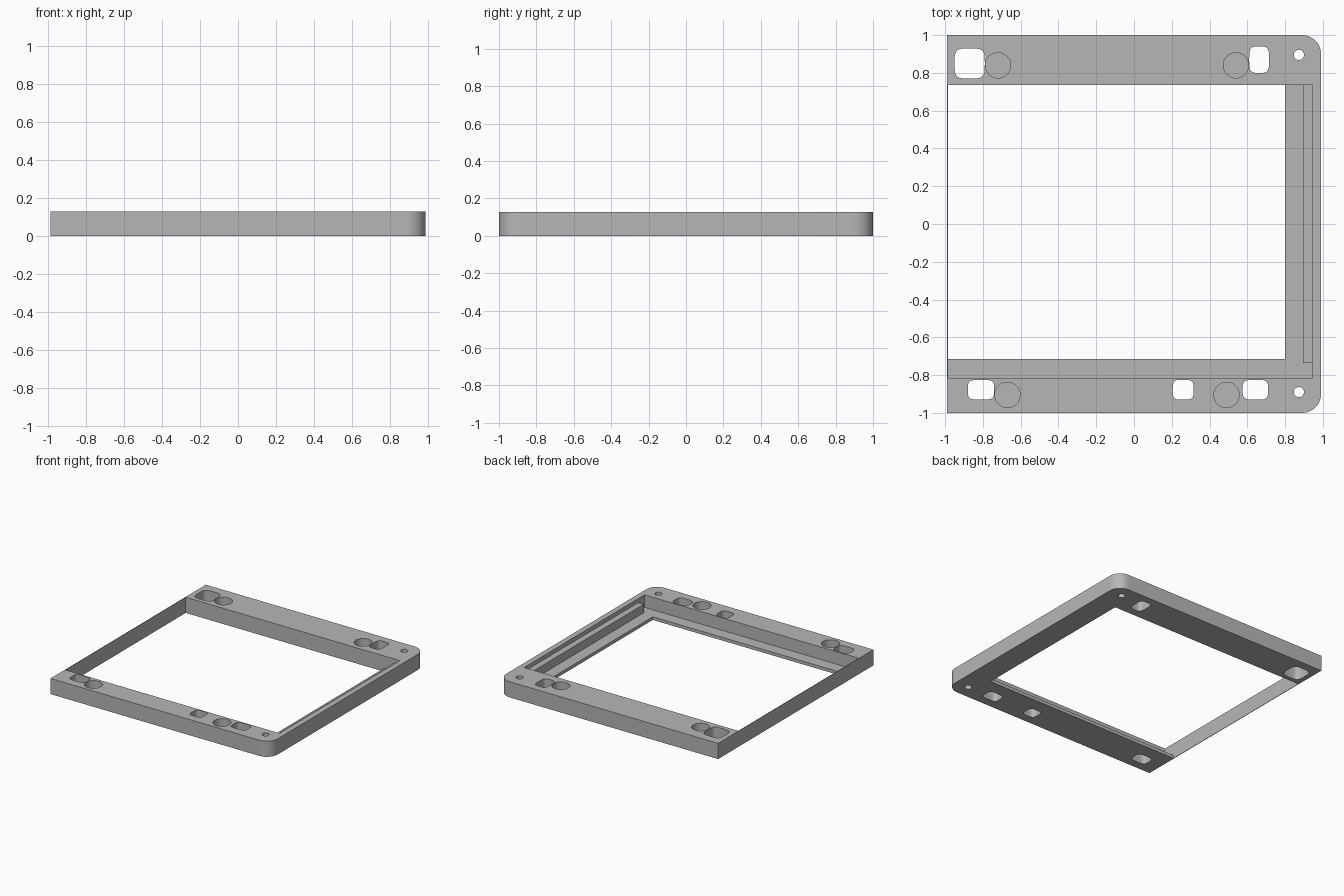
import bpy, bmesh, math

if "Cube" in bpy.data.objects:
    bpy.data.objects.remove(bpy.data.objects["Cube"], do_unlink=True)

HEIGHT = 0.128
LEDGE_Z, STEP_Z, POCKET_Z = 0.026, 0.095, 0.03

grey = bpy.data.materials.new("plain grey")
grey.use_nodes = True
grey.diffuse_color = (0.47, 0.47, 0.47, 1)
grey.node_tree.nodes["Principled BSDF"].inputs["Base Color"].default_value = (0.47, 0.47, 0.47, 1)


def prism(name, outline, z0, z1):
    """Upright prism over a counter-clockwise outline."""
    bm = bmesh.new()
    base = bm.faces.new([bm.verts.new((x, y, z0)) for x, y in outline])
    top = bmesh.ops.extrude_face_region(bm, geom=[base])["geom"]
    bmesh.ops.translate(bm, vec=(0, 0, z1 - z0),
                        verts=[v for v in top if isinstance(v, bmesh.types.BMVert)])
    bmesh.ops.recalc_face_normals(bm, faces=bm.faces)
    mesh = bpy.data.meshes.new(name)
    bm.to_mesh(mesh)
    bm.free()
    mesh.materials.append(grey)
    obj = bpy.data.objects.new(name, mesh)
    bpy.context.collection.objects.link(obj)
    return obj


def rect(x0, x1, y0, y1):
    return [(x0, y0), (x1, y0), (x1, y1), (x0, y1)]


def oval(cx, cy, rx, ry, power=2, n=40):
    """Ellipse, or a rounded box for a higher power."""
    pts = []
    for i in range(n):
        a = 2 * math.pi * i / n
        c, s = math.cos(a), math.sin(a)
        pts.append((cx + rx * math.copysign(abs(c) ** (2 / power), c),
                    cy + ry * math.copysign(abs(s) ** (2 / power), s)))
    return pts


def cut(target, outline, z0=-0.1, z1=0.3):
    cutter = prism("cutter", outline, z0, z1)
    cutter.hide_render = True
    mod = target.modifiers.new("cut", 'BOOLEAN')
    mod.operation, mod.solver, mod.object = 'DIFFERENCE', 'EXACT', cutter
    bpy.context.view_layer.objects.active = target
    bpy.ops.object.modifier_apply(modifier=mod.name)
    bpy.data.objects.remove(cutter, do_unlink=True)


# Outer frame: two rounded corners on the left, square on the right
R = 0.1
outline = [(-0.99, 1), (-0.99, -1)]
for cy, start in ((-1 + R, -90), (1 - R, 0)):
    for i in range(13):
        a = math.radians(start + 90 * i / 12)
        outline.append((0.99 - R + R * math.cos(a), cy + R * math.sin(a)))
frame = prism("frame", outline, 0, HEIGHT)

# Main opening, leaving a very thin wall on the right
cut(frame, rect(-0.986, 0.945, -0.815, 0.735))

# Rounded through slots
for x0, x1, y0, y1 in ((-0.95, -0.79, 0.77, 0.93), (0.61, 0.715, 0.80, 0.94),
                       (-0.88, -0.74, -0.93, -0.825), (0.205, 0.315, -0.93, -0.825),
                       (0.575, 0.71, -0.93, -0.825)):
    cut(frame, oval((x0 + x1) / 2, (y0 + y1) / 2, (x1 - x0) / 2, (y1 - y0) / 2, 4))

# Corner screw holes
for y in (0.895, -0.89):
    cut(frame, oval(0.873, y, 0.027, 0.027, n=24))

# Blind round pockets
for x, y in ((-0.72, 0.84), (0.54, 0.84), (-0.67, -0.905), (0.49, -0.905)):
    cut(frame, oval(x, y, 0.067, 0.067), POCKET_Z)

# Low ledge along the front and left, with a raised step beside the left rim
prism("front_ledge", rect(-0.986, 0.945, -0.815, -0.715), 0, LEDGE_Z)
prism("side_ledge", rect(0.8, 0.945, -0.715, 0.735), 0, LEDGE_Z)
prism("side_step", rect(0.895, 0.945, -0.735, 0.735), LEDGE_Z, STEP_Z)

# Smooth the curved walls, keep the edges crisp
bpy.ops.object.select_all(action='DESELECT')
frame.select_set(True)
bpy.context.view_layer.objects.active = frame
bpy.ops.object.shade_smooth_by_angle(angle=math.radians(30))
